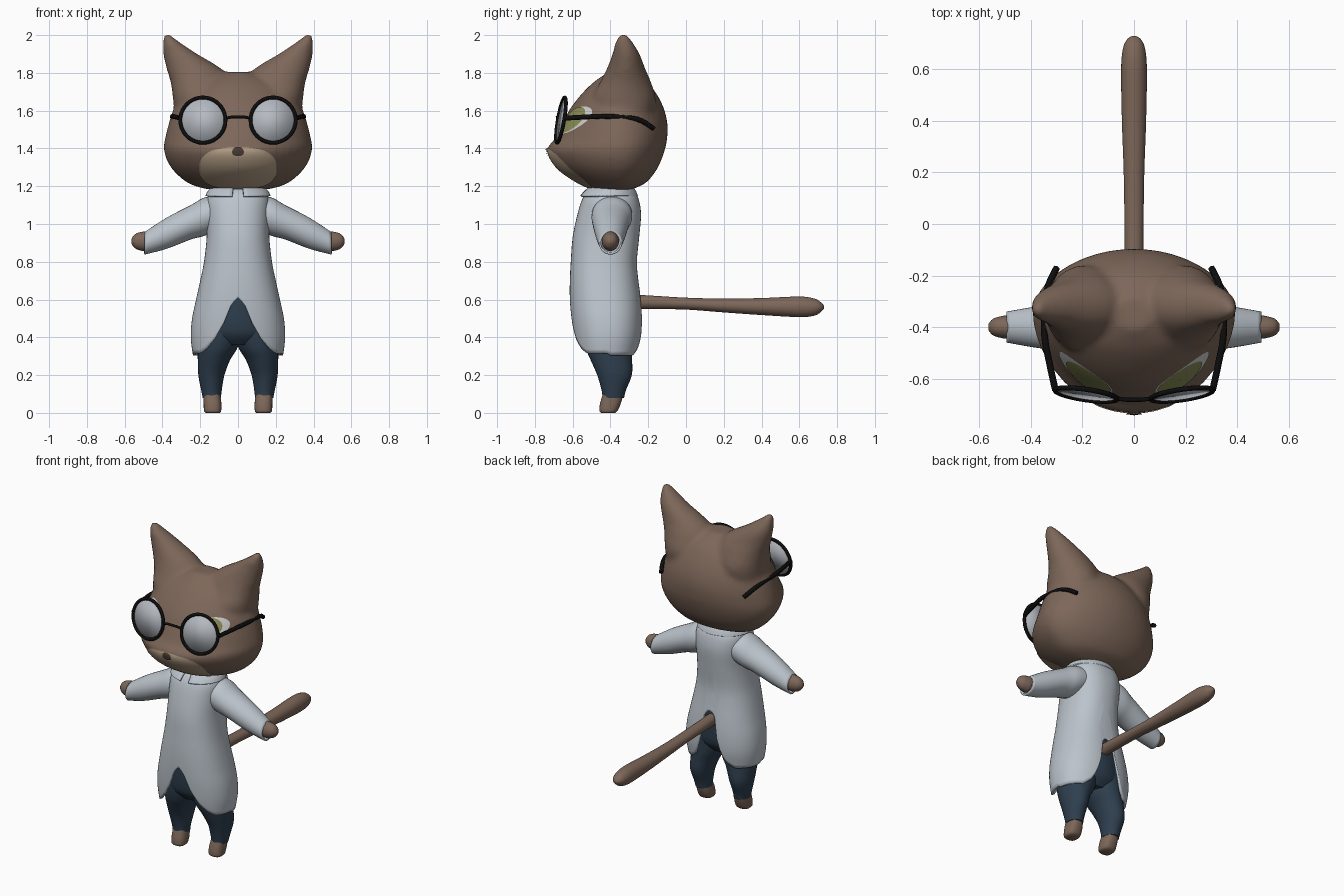
import bpy, bmesh, math
from mathutils import Vector
from mathutils.bvhtree import BVHTree

if "Cube" in bpy.data.objects:
    bpy.data.objects.remove(bpy.data.objects["Cube"])


def material(name, r, g, b):
    m = bpy.data.materials.new(name)
    m.diffuse_color = (r, g, b, 1)
    m.use_nodes = True
    m.node_tree.nodes["Principled BSDF"].inputs["Base Color"].default_value = m.diffuse_color
    return m


FUR = material("brown fur", .205, .135, .1)
CREAM = material("cream muzzle", .50, .38, .26)
COAT = material("pale grey cloth", .50, .55, .60)
NAVY = material("navy cloth", .028, .050, .078)
BLACK = material("black frame", .004, .004, .004)
LENS = material("grey lens", .46, .49, .53)
OLIVE = material("olive iris", .26, .27, .09)
WHITE = material("eye white", .62, .62, .62)
NOSE = material("dark nose", .075, .048, .038)


def make(name, bm, mat, thick=0):
    bmesh.ops.recalc_face_normals(bm, faces=bm.faces)
    me = bpy.data.meshes.new(name)
    bm.to_mesh(me)
    bm.free()
    for p in me.polygons:
        p.use_smooth = True
    me.set_sharp_from_angle(angle=math.radians(45))
    me.materials.append(mat)
    ob = bpy.data.objects.new(name, me)
    bpy.context.collection.objects.link(ob)
    if thick:
        mod = ob.modifiers.new("thickness", 'SOLIDIFY')
        mod.thickness, mod.offset = thick, -1
    return ob


def smooth(t, k=5):
    """Catmull-Rom resampling of a table of sections."""
    out = []
    for i in range(len(t) - 1):
        p = [t[max(i - 1, 0)], t[i], t[i + 1], t[min(i + 2, len(t) - 1)]]
        for j in range(k):
            u = j / k
            out.append([b + .5 * u * (c - a + u * (2*a - 5*b + 4*c - d + u * (3*(b - c) + d - a)))
                        for a, b, c, d in zip(*p)])
    return out + [list(t[-1])]


def interp(t, x):
    """Linear lookup in a table sorted by its first column."""
    for a, b in zip(t, t[1:]):
        if x <= b[0]:
            u = max(0, (x - a[0]) / (b[0] - a[0]))
            return [p + (q - p) * u for p, q in zip(a, b)]
    return list(t[-1])


def spow(v, p):
    return math.copysign(abs(v) ** p, v)


def ring_point(sec, ang, axis='z', mid=None, front=1, sq=1):
    """Section = position on the axis, then min/max along the two other axes."""
    t, a0, a1, b0, b1 = sec
    s, c = spow(math.sin(ang), sq), spow(math.cos(ang), sq)
    a = (a0 + a1) / 2 + (a1 - a0) / 2 * s
    m = (b0 + b1) / 2 if mid is None else mid
    b = m - (m - b0) * c ** front if c > 0 else m - (b1 - m) * c
    return {'z': (a, b, t), 'y': (a, t, b), 'x': (t, a, b)}[axis]


def skin(bm, rows, closed=True, cap=True):
    rows = [[bm.verts.new(p) for p in r] for r in rows]
    n = len(rows[0])
    for r, q in zip(rows, rows[1:]):
        for k in range(n if closed else n - 1):
            bm.faces.new((r[k], r[(k + 1) % n], q[(k + 1) % n], q[k]))
    if cap:
        bm.faces.new(rows[0])
        bm.faces.new(rows[-1])


def loft(bm, secs, axis='z', n=32, cap=True, gap=0, flip=1, **kw):
    span = 2 * math.pi - 2 * gap
    angs = [gap + span * k / (n - 1 if gap else n) for k in range(n)]
    rows = [[ring_point(s, a, axis, **kw) for a in angs] for s in smooth(secs)]
    rows = [[(flip * x, y, z) for x, y, z in r] for r in rows]
    skin(bm, rows, not gap, cap and not gap)
    return bm


def sym(t):
    return [(z, -w, w, f, b) for z, w, f, b in t]


# Head: skull and ears fused into one smooth skin
bm = bmesh.new()
loft(bm, sym([(1.178, .10, -.47, -.30), (1.19, .19, -.51, -.27), (1.22, .27, -.575, -.21),
              (1.28, .34, -.665, -.16), (1.34, .378, -.715, -.13), (1.40, .393, -.735, -.11),
              (1.45, .387, -.695, -.10), (1.52, .37, -.66, -.097), (1.60, .345, -.62, -.113),
              (1.68, .30, -.56, -.15), (1.75, .22, -.49, -.205), (1.805, .07, -.41, -.29)]),
     n=48, mid=-.35, front=1.15)
for s in (1, -1):
    loft(bm, [(1.5, .08, .33, -.45, -.2), (1.65, .04, .343, -.5, -.16), (1.75, .04, .357, -.455, -.185),
              (1.82, .085, .378, -.42, -.215), (1.90, .215, .396, -.39, -.245),
              (1.96, .305, .398, -.375, -.28), (2.008, .365, .39, -.35, -.315)], flip=s)
head = make("head", bm, FUR)
mod = head.modifiers.new("fuse", 'REMESH')
mod.mode, mod.voxel_size, mod.use_smooth_shade = 'VOXEL', .015, True
mod = head.modifiers.new("soften", 'SMOOTH')
mod.factor, mod.iterations = .5, 7
dg = bpy.context.evaluated_depsgraph_get()
baked = bpy.data.meshes.new_from_object(head.evaluated_get(dg))
head.modifiers.clear()
head.data = baked
if not baked.materials:
    baked.materials.append(FUR)
for p in baked.polygons:
    p.use_smooth = True
bm = bmesh.new()
bm.from_mesh(baked)
bvh = BVHTree.FromBMesh(bm)
bm.free()


def decal(name, cx, cz, rx, rz, mat, lift, sq=1, tilt=0, n=40, rings=10):
    """Thin patch projected onto the front of the head."""
    bm = bmesh.new()
    rows = []
    for i in range(rings + 1):
        r = max(i / rings, .01)
        row = []
        for k in range(n):
            a = 2 * math.pi * k / n
            u, w = r * rx * spow(math.cos(a), sq), r * rz * spow(math.sin(a), sq)
            o = Vector((cx + u, -2, cz + w + tilt * u))
            hit, nor = bvh.ray_cast(o, Vector((0, 1, 0)))[:2]
            if hit is None:
                hit, nor = bvh.find_nearest(Vector((o.x, -.45, o.z)))[:2]
            row.append(hit + nor * lift)
        rows.append(row)
    skin(bm, rows, cap=False)
    return make(name, bm, mat)


# Face patches
decal("muzzle", 0, 1.296, .203, .108, CREAM, .004, sq=.75)
decal("nose", 0, 1.383, .03, .02, NOSE, .009, sq=.8)
for s, side in ((1, "left"), (-1, "right")):
    decal("eye_white_" + side, s * .185, 1.55, .105, .068, WHITE, .003, tilt=s * .2)
    decal("iris_" + side, s * .175, 1.55, .085, .066, OLIVE, .006, tilt=s * .15)


# Glasses
def wire(name, pts, radius, cyclic=False):
    cu = bpy.data.curves.new(name, 'CURVE')
    cu.dimensions, cu.bevel_depth, cu.bevel_resolution = '3D', radius, 2
    cu.use_fill_caps = True
    sp = cu.splines.new('POLY')
    sp.points.add(len(pts) - 1)
    for p, co in zip(sp.points, pts):
        p.co = (*co, 1)
    sp.use_cyclic_u = cyclic
    tmp = bpy.data.objects.new(name, cu)
    bpy.context.collection.objects.link(tmp)
    dg = bpy.context.evaluated_depsgraph_get()
    me = bpy.data.meshes.new_from_object(tmp.evaluated_get(dg))
    bpy.data.objects.remove(tmp)
    me.materials.clear()
    me.materials.append(BLACK)
    bpy.context.collection.objects.link(bpy.data.objects.new(name, me))


for s, side in ((1, "left"), (-1, "right")):
    rim = []
    for k in range(40):
        u, w = (.12 * f(math.pi * k / 20) for f in (math.cos, math.sin))
        rim.append((s * (.186 + u), -.662 + .14 * u + .17 * w, 1.55 + w))
    wire("rim_" + side, rim, .01, True)
    bm = bmesh.new()
    bm.faces.new([bm.verts.new(p) for p in rim])
    make("lens_" + side, bm, LENS, .006)
    temple = smooth([(.305, -.645, 1.56), (.328, -.54, 1.566), (.348, -.42, 1.57),
                     (.338, -.26, 1.555), (.30, -.17, 1.505)])
    wire("temple_" + side, [(s * x, y, z) for x, y, z in temple], .013)
wire("bridge", [(-.066, -.677, 1.56), (-.03, -.682, 1.567), (.03, -.682, 1.567), (.066, -.677, 1.56)], .008)

# Neck and collar
make("neck", loft(bmesh.new(), sym([(1.05, .11, -.49, -.3), (1.25, .11, -.49, -.3)])), FUR)
make("collar", loft(bmesh.new(), sym([(1.20, .135, -.51, -.28), (1.175, .16, -.54, -.265),
                                      (1.15, .172, -.562, -.254)]), gap=.18, n=40), COAT, .012)

# Coat body, its hem cut up into a front and a back slit
body = smooth(sym([(.30, .238, -.585, -.25), (.40, .25, -.60, -.232), (.50, .243, -.61, -.23),
                   (.60, .222, -.615, -.238), (.70, .20, -.615, -.252), (.80, .18, -.61, -.26),
                   (.93, .166, -.60, -.248), (1.05, .168, -.575, -.238), (1.13, .165, -.55, -.25),
                   (1.17, .14, -.525, -.27), (1.19, .11, -.50, -.29)]))
front_hem = [(0, .61), (.03, .57), (.065, .47), (.11, .39), (.16, .34), (.2, .315)]
back_hem = [(0, .65), (.03, .64), (.045, .5), (.07, .4), (.1, .34), (.15, .305)]
rows = []
for j in range(41):
    row = []
    for k in range(96):
        a = 2 * math.pi * k / 96
        hem = interp(front_hem if math.cos(a) > 0 else back_hem, abs(.245 * math.sin(a)))[1]
        row.append(ring_point(interp(body, 1.19 + (hem - 1.19) * j / 40), a, sq=.87))
    rows.append(row)
bm = bmesh.new()
skin(bm, rows, cap=False)
make("coat", bm, COAT, .014)

# Limbs, mirrored left and right
for s, side in ((1, "left"), (-1, "right")):
    make("sleeve_" + side, loft(bmesh.new(), [
        (.06, -.49, -.29, .99, 1.15), (.17, -.50, -.285, .94, 1.142), (.25, -.495, -.30, .918, 1.1),
        (.38, -.48, -.32, .868, 1.032), (.495, -.46, -.34, .838, .957)], 'x', cap=False, flip=s), COAT, .01)
    make("hand_" + side, loft(bmesh.new(), [
        (.40, -.43, -.37, .90, .97), (.48, -.445, -.355, .86, .962), (.525, -.44, -.36, .862, .955),
        (.55, -.43, -.37, .876, .942), (.565, -.412, -.388, .897, .92)], 'x', flip=s), FUR)
    make("trouser_leg_" + side, loft(bmesh.new(), [
        (.08, .09, .187, -.442, -.328), (.12, .086, .195, -.447, -.318), (.2, .072, .21, -.47, -.287),
        (.28, .042, .213, -.505, -.285), (.34, .005, .213, -.53, -.285), (.42, -.02, .21, -.545, -.285),
        (.55, -.02, .19, -.55, -.28)], flip=s), NAVY)
    make("foot_" + side, loft(bmesh.new(), [
        (0, .097, .172, -.45, -.375), (.012, .089, .18, -.458, -.362), (.05, .088, .182, -.455, -.345),
        (.10, .095, .182, -.44, -.332)], flip=s, sq=.8), FUR)

# Hips
make("trouser_hips", loft(bmesh.new(), sym([
    (.36, .12, -.51, -.32), (.42, .2, -.56, -.275), (.52, .2, -.575, -.265),
    (.65, .175, -.575, -.268), (.75, .15, -.56, -.29)])), NAVY)

# Tail
make("tail", loft(bmesh.new(), [
    (-.30, -.036, .036, .55, .628), (-.2, -.036, .036, .55, .622), (0, -.037, .037, .547, .61),
    (.2, -.04, .04, .532, .605), (.4, -.047, .047, .518, .608), (.6, -.05, .05, .507, .616),
    (.68, -.043, .043, .515, .605), (.715, -.028, .028, .535, .585), (.73, -.008, .008, .552, .568)],
    'y'), FUR)
